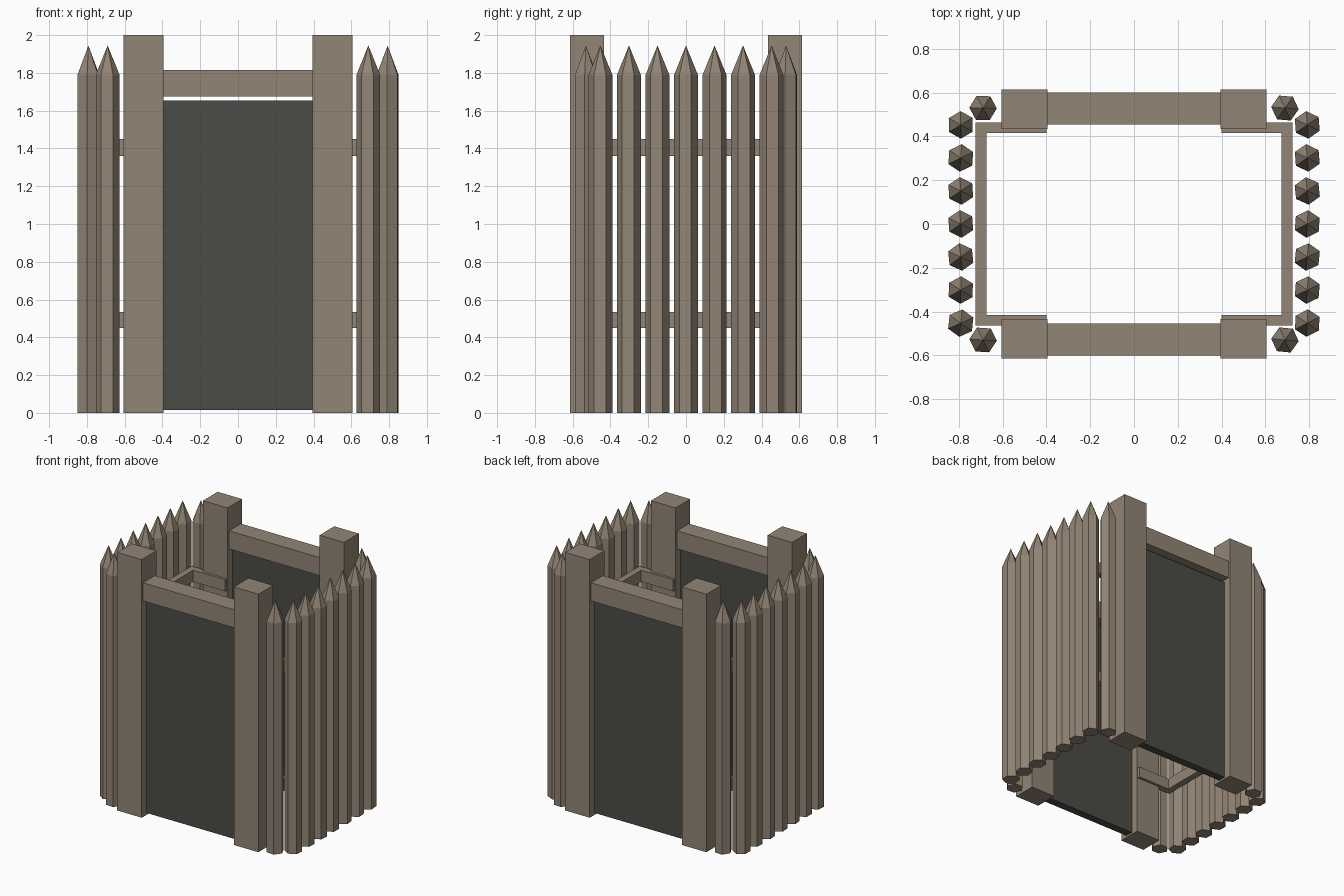
import bpy
import math
import random

random.seed(4)

if "Cube" in bpy.data.objects:
    bpy.data.objects.remove(bpy.data.objects["Cube"], do_unlink=True)


def make_material(name, colour):
    mat = bpy.data.materials.new(name)
    mat.use_nodes = True
    mat.diffuse_color = colour
    bsdf = mat.node_tree.nodes["Principled BSDF"]
    bsdf.inputs["Base Color"].default_value = colour
    bsdf.inputs["Roughness"].default_value = 0.9
    return mat


WOOD = make_material("weathered_wood", (0.29, 0.235, 0.18, 1))
PANEL = make_material("dark_panel", (0.07, 0.072, 0.062, 1))


def make_object(name, verts, faces, mat):
    mesh = bpy.data.meshes.new(name)
    mesh.from_pydata(verts, [], faces)
    mesh.materials.append(mat)
    obj = bpy.data.objects.new(name, mesh)
    bpy.context.collection.objects.link(obj)
    return obj


def box(name, xs, ys, zs, mat=WOOD):
    """Box between the given x, y and z limits, in any order."""
    xs, ys, zs = sorted(xs), sorted(ys), sorted(zs)
    verts = [(x, y, z) for z in zs for y in ys for x in xs]
    faces = [(0, 2, 3, 1), (4, 5, 7, 6), (0, 1, 5, 4),
             (2, 6, 7, 3), (0, 4, 6, 2), (1, 3, 7, 5)]
    return make_object(name, verts, faces, mat)


def stake(name, x, y, facing):
    """Six-sided pole with a sharpened tip, one flat side facing outward."""
    sides = 6
    turn = facing + math.pi / sides + math.radians(random.uniform(-7, 7))
    ring = [(x + 0.063 * math.cos(turn + math.tau * i / sides),
             y + 0.063 * math.sin(turn + math.tau * i / sides))
            for i in range(sides)]
    verts = [(px, py, 0) for px, py in ring]
    verts += [(px, py, 1.79) for px, py in ring]
    verts.append((x, y, 1.945))
    faces = [tuple(reversed(range(sides)))]
    for i in range(sides):
        j = (i + 1) % sides
        faces.append((i, j, j + sides, i + sides))
        faces.append((i + sides, j + sides, 2 * sides))
    make_object(name, verts, faces, WOOD)


# Front and back gates: beam, panel and two posts each
for end, sy in (("front", -1), ("back", 1)):
    box(f"{end}_beam", (-0.4, 0.4), (sy * 0.455, sy * 0.6), (1.675, 1.815))
    box(f"{end}_panel", (-0.4, 0.4), (sy * 0.495, sy * 0.557), (0.015, 1.655), PANEL)
    for side, sx in (("right", -1), ("left", 1)):
        box(f"{end}_{side}_post", (sx * 0.395, sx * 0.605),
            (sy * 0.435, sy * 0.615), (0, 2))
        # Corner stake beside the post
        stake(f"{end}_{side}_corner_stake", sx * 0.69, sy * 0.53, sy * math.pi / 2)
        # Short rails that tie the posts to the side fences
        for level, zs in (("lower", (0.45, 0.535)), ("upper", (1.36, 1.45))):
            box(f"{end}_{side}_{level}_short_rail", (sx * 0.4, sx * 0.675),
                (sy * 0.415, sy * 0.465), zs)

# Side fences: two long rails and seven stakes each
for side, sx in (("right", -1), ("left", 1)):
    for level, zs in (("lower", (0.45, 0.535)), ("upper", (1.36, 1.45))):
        box(f"{side}_{level}_rail", (sx * 0.675, sx * 0.725), (-0.465, 0.465), zs)
    for i in range(7):
        stake(f"{side}_stake_{i + 1}", sx * 0.792, (i - 3) * 0.151,
              0 if sx > 0 else math.pi)
